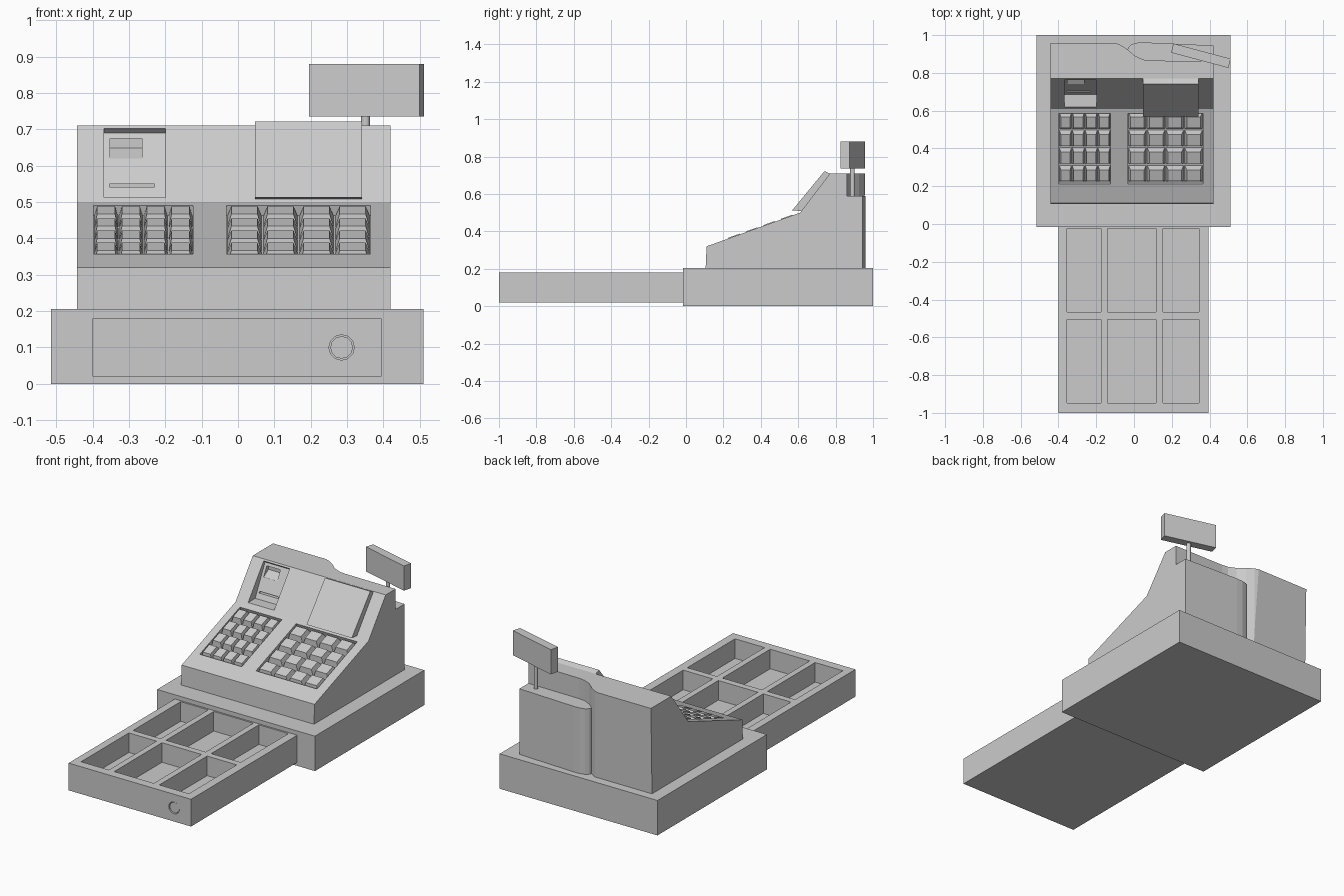
import bpy, bmesh, math
from mathutils import Vector

if "Cube" in bpy.data.objects:
    bpy.data.objects.remove(bpy.data.objects["Cube"])


def finish(bm, name):
    bmesh.ops.recalc_face_normals(bm, faces=bm.faces[:])
    me = bpy.data.meshes.new(name)
    bm.to_mesh(me)
    bm.free()
    ob = bpy.data.objects.new(name, me)
    bpy.context.collection.objects.link(ob)
    return ob


def prism(name, pts, axis, a, b):
    """Extrude a 2D outline along x (points are y,z) or z (points are x,y)."""
    place = (lambda p, t: (t, p[0], p[1])) if axis == 'x' else (lambda p, t: (p[0], p[1], t))
    bm = bmesh.new()
    lo = [bm.verts.new(place(p, a)) for p in pts]
    hi = [bm.verts.new(place(p, b)) for p in pts]
    bm.faces.new(lo)
    bm.faces.new(hi)
    n = len(pts)
    for i in range(n):
        j = (i + 1) % n
        bm.faces.new((lo[i], lo[j], hi[j], hi[i]))
    return finish(bm, name)


def box(name, x, y, z):
    return prism(name, [(x[0], y[0]), (x[1], y[0]), (x[1], y[1]), (x[0], y[1])], 'z', *z)


def cylinder(name, r, depth, loc, rot=(0, 0, 0), sides=16):
    bpy.ops.mesh.primitive_cylinder_add(vertices=sides, radius=r, depth=depth, location=loc, rotation=rot)
    ob = bpy.context.object
    ob.name = name
    return ob


def cut(ob, cutters):
    for c in cutters:
        m = ob.modifiers.new("cut", 'BOOLEAN')
        m.operation, m.solver, m.object = 'DIFFERENCE', 'EXACT', c
        bpy.context.view_layer.objects.active = ob
        bpy.ops.object.modifier_apply(modifier=m.name)
        bpy.data.objects.remove(c)


# Base housing
box("base", (-0.515, 0.51), (-0.015, 1.0), (0, 0.205))

# Open cash drawer with six compartments and a round lock
drawer = box("drawer", (-0.40, 0.395), (-1.0, 0.05), (0.02, 0.18))
cut(drawer, [box("pocket", x, y, (0.065, 0.3))
             for x in ((-0.355, -0.175), (-0.14, 0.117), (0.153, 0.345))
             for y in ((-0.948, -0.505), (-0.467, -0.025))])
cut(drawer, [cylinder("lock_hole", 0.035, 0.03, (0.285, -1.0, 0.10), (math.pi / 2, 0, 0), 12)])
cylinder("lock", 0.031, 0.02, (0.285, -0.985, 0.10), (math.pi / 2, 0, 0), 12)

# Main body, from its side profile
body = prism("body", [(0.105, 0.205), (0.11, 0.32), (0.61, 0.50), (0.77, 0.71), (0.958, 0.71), (0.948, 0.205)],
             'x', -0.443, 0.42)

# Keypad slope frame
P0 = Vector((0, 0.11, 0.32))
V = Vector((0, 0.50, 0.18)).normalized()
N = Vector((0, -V.z, V.y))
Y0, Y1, DEPTH = 0.212, 0.585, 0.03
V0, V1 = (Y0 - 0.11) / V.y, (Y1 - 0.11) / V.y
PADS = {"left": (-0.397, -0.124), "right": (-0.032, 0.365)}


def on_slope(x, v, n):
    return P0 + V * v + N * n + Vector((x, 0, 0))


well = [on_slope(0, v, n) for v, n in ((V0, -DEPTH), (V1, -DEPTH), (V1, 0.02), (V0, 0.02))]
cutters = [prism("key_well", [(p.y, p.z) for p in well], 'x', *xs) for xs in PADS.values()]

# Printer recess with its paper notch and slot, and the rear corner cutaway
cutters += [
    prism("printer_recess", [(0.55, 0.512), (0.685, 0.512), (0.777, 0.69), (0.766, 0.7), (0.65, 0.78)],
          'x', -0.368, -0.199),
    prism("paper_notch", [(0.70, 0.62), (0.742, 0.62), (0.785, 0.648), (0.785, 0.675), (0.70, 0.675)],
          'x', -0.352, -0.264),
    box("paper_slot", (-0.354, -0.23), (0.66, 0.73), (0.541, 0.55)),
    prism("rear_cutaway", [(-0.12, 1.1), (-0.12, 0.965), (-0.075, 0.95), (-0.035, 0.925), (0.005, 0.89),
                           (0.05, 0.87), (0.09, 0.865), (0.6, 0.86), (0.6, 1.1)], 'z', 0.1, 0.9),
]
cut(body, cutters)

# Lower rear block under the pole display
prism("rear_block", [(0.0, 0.80), (-0.035, 0.92), (-0.03, 0.936), (-0.012, 0.952), (0.02, 0.96), (0.06, 0.961),
                     (0.42, 0.945), (0.42, 0.80)], 'z', 0.205, 0.59)

# Keys: tapered blocks in a 4 x 4 grid per keypad
for side, (x0, x1) in PADS.items():
    bm = bmesh.new()
    dx, dv = (x1 - x0) / 4, (V1 - V0) / 4
    for i in range(4):
        for j in range(4):
            cx, cv = x0 + (i + 0.5) * dx, V0 + (j + 0.5) * dv
            rings = []
            for fx, fv, n in ((0.48, 0.46, -DEPTH - 0.002), (0.36, 0.32, 0.004)):
                rings.append([bm.verts.new(on_slope(cx + sx * fx * dx, cv + sv * fv * dv, n))
                              for sx, sv in ((-1, -1), (1, -1), (1, 1), (-1, 1))])
            lo, hi = rings
            bm.faces.new(lo)
            bm.faces.new(hi)
            for k in range(4):
                bm.faces.new((lo[k], lo[k - 1], hi[k - 1], hi[k]))
    finish(bm, side + "_keys")

# Wedge-shaped operator screen
prism("screen", [(0.62, 0.508), (0.568, 0.513), (0.74, 0.722), (0.773, 0.708)], 'x', 0.047, 0.341)

# Turned customer display on a thin pole
cylinder("pole", 0.012, 0.17, (0.351, 0.89, 0.665))
display = box("customer_display", (-0.157, 0.157), (-0.025, 0.025), (0.735, 0.88))
display.location = (0.354, 0.891, 0)
display.rotation_euler.z = math.radians(-15)
